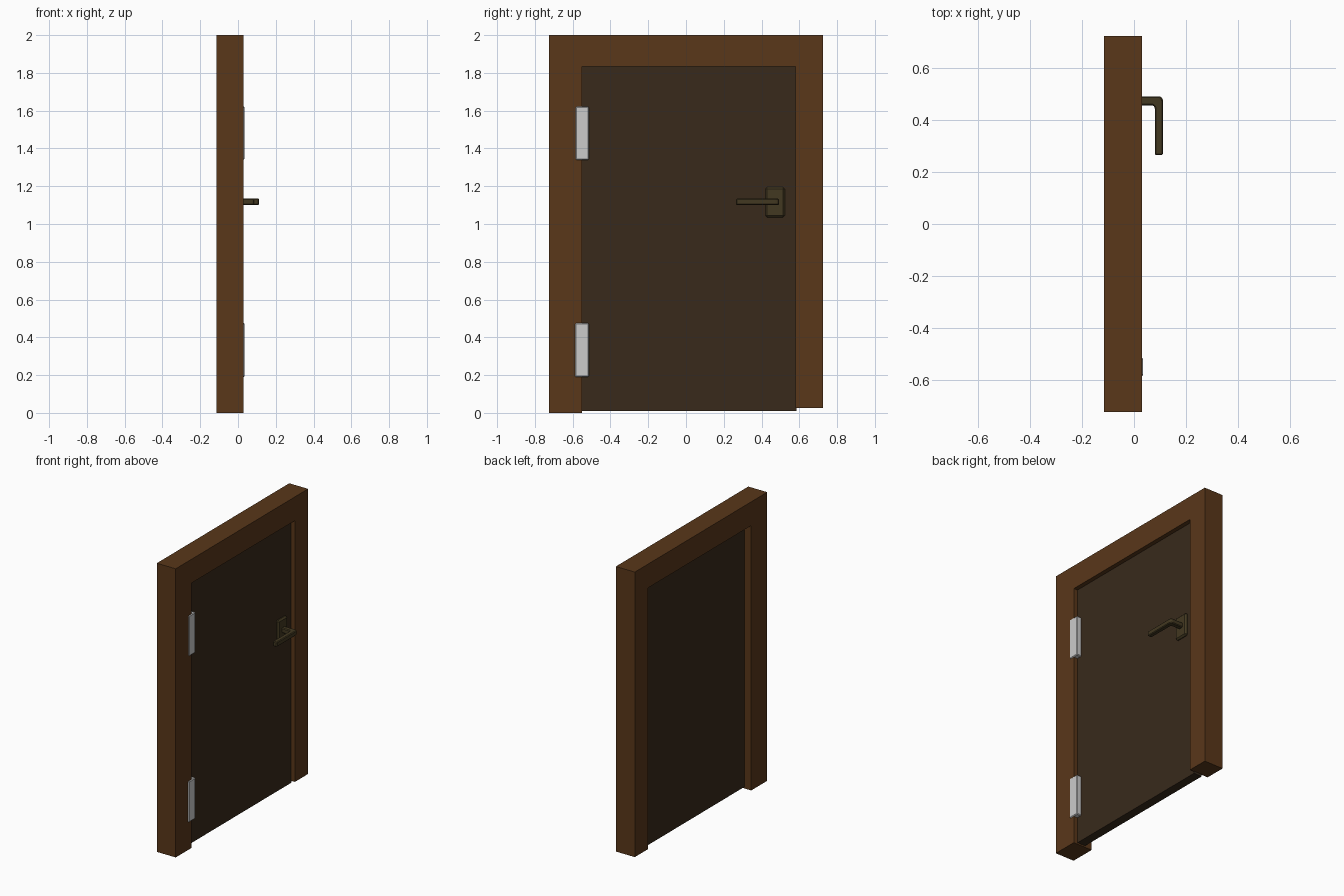
import bpy, bmesh, math
from mathutils import Vector

if "Cube" in bpy.data.objects:
    bpy.data.objects.remove(bpy.data.objects["Cube"])


def material(name, rgb):
    m = bpy.data.materials.new(name)
    m.diffuse_color = (*rgb, 1)
    m.use_nodes = True
    m.node_tree.nodes["Principled BSDF"].inputs["Base Color"].default_value = m.diffuse_color
    return m


FRAME = material("frame_wood", (0.10, 0.038, 0.010))
PANEL = material("dark_wood", (0.040, 0.023, 0.011))
BRONZE = material("dark_bronze", (0.055, 0.040, 0.015))


def extrude(name, points, offset, mat=None, bevel=0):
    """Closed outline of 3D points pushed along an offset vector."""
    bm = bmesh.new()
    face = bm.faces.new([bm.verts.new(p) for p in points])
    ext = bmesh.ops.extrude_face_region(bm, geom=[face])
    verts = [g for g in ext["geom"] if isinstance(g, bmesh.types.BMVert)]
    bmesh.ops.translate(bm, verts=verts, vec=Vector(offset))
    bmesh.ops.recalc_face_normals(bm, faces=bm.faces)
    mesh = bpy.data.meshes.new(name)
    bm.to_mesh(mesh)
    bm.free()
    ob = bpy.data.objects.new(name, mesh)
    bpy.context.collection.objects.link(ob)
    if mat:
        mesh.materials.append(mat)
    if bevel:
        mod = ob.modifiers.new("bevel", "BEVEL")
        mod.width = bevel
        mod.segments = 1
    return ob


def box(name, x, y, z, mat=None, bevel=0):
    pts = [(x[0], y[0], z[0]), (x[0], y[1], z[0]), (x[0], y[1], z[1]), (x[0], y[0], z[1])]
    return extrude(name, pts, (x[1] - x[0], 0, 0), mat, bevel)


# Frame: one continuous arch, right jamb slightly short
outline = [(-0.725, 0), (-0.55, 0), (-0.55, 1.835), (0.58, 1.835),
           (0.58, 0.025), (0.725, 0.025), (0.725, 2), (-0.725, 2)]
extrude("door_frame", [(-0.115, y, z) for y, z in outline], (0.145, 0, 0), FRAME)

# Door leaf
box("door_panel", (-0.062, 0.0), (-0.551, 0.585), (0.01, 1.84), PANEL)

# Hinges bridging frame and door
for name, y0, z0, z1 in (("upper_hinge", -0.584, 1.34, 1.622),
                         ("lower_hinge", -0.588, 0.19, 0.475)):
    box(name, (-0.004, 0.035), (y0, -0.514), (z0, z1), None, 0.005)

# Handle back plate: raised with sloping rim
box("handle_plate", (-0.01, 0.016), (0.42, 0.523), (1.035, 1.196), BRONZE, 0.010)


# Lever: bent bar with rounded elbow
def arc(cx, cy, r, a0, a1, n=4):
    return [(cx + r * math.cos(math.radians(a0 + (a1 - a0) * i / n)),
             cy + r * math.sin(math.radians(a0 + (a1 - a0) * i / n))) for i in range(n + 1)]


lever = [(0.0, 0.492), *arc(0.094, 0.474, 0.018, 90, 0), (0.112, 0.265),
         (0.08, 0.265), *arc(0.068, 0.445, 0.012, 0, 90), (0.0, 0.457)]
extrude("lever_handle", [(x, y, 1.1) for x, y in lever], (0, 0, 0.034), BRONZE, 0.005)
